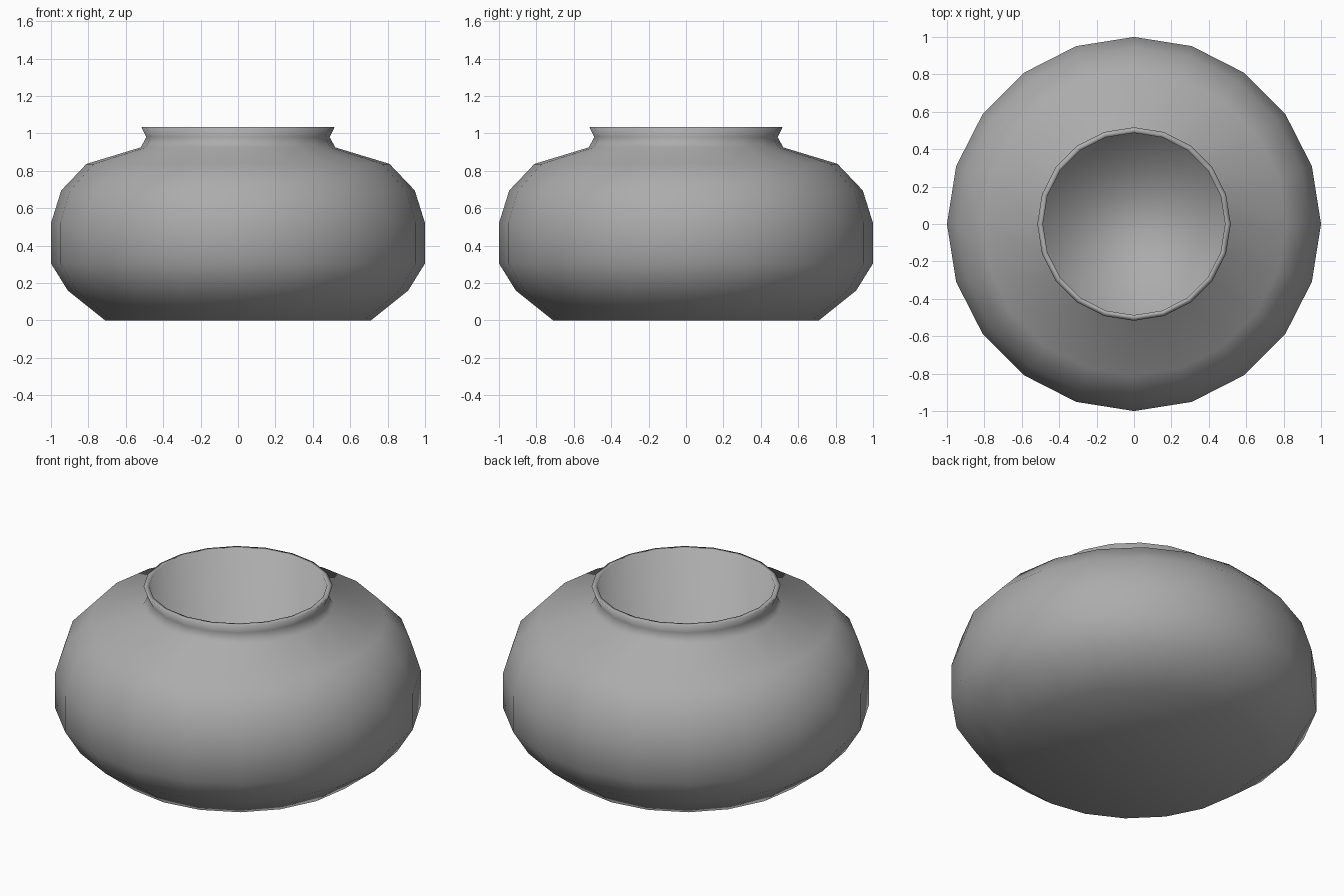
import bpy, bmesh, math

if "Cube" in bpy.data.objects:
    bpy.data.objects.remove(bpy.data.objects["Cube"])

SIDES = 20

# Outer wall from base to lip, then the straight inner well down to its floor (radius, height)
outer = [(0.71, 0), (0.91, 0.16), (1.0, 0.305), (1.0, 0.52), (0.945, 0.695),
         (0.81, 0.837), (0.52, 0.925), (0.49, 0.98), (0.517, 1.035)]
inner = [(0.487, 1.035), (0.487, 0.08)]

# Revolve the profile into rings
bm = bmesh.new()
rings = []
for r, z in outer + inner:
    rings.append([bm.verts.new((r * math.cos(2 * math.pi * i / SIDES),
                                r * math.sin(2 * math.pi * i / SIDES), z))
                  for i in range(SIDES)])
for a, b in zip(rings, rings[1:]):
    for i in range(SIDES):
        j = (i + 1) % SIDES
        bm.faces.new((a[i], a[j], b[j], b[i]))

# Base underside and inside floor
bm.faces.new(rings[0][::-1])
bm.faces.new(rings[-1])
bmesh.ops.recalc_face_normals(bm, faces=bm.faces)
for f in bm.faces:
    f.smooth = True

mesh = bpy.data.meshes.new("pot")
bm.to_mesh(mesh)
bm.free()
pot = bpy.data.objects.new("pot", mesh)
bpy.context.collection.objects.link(pot)

# Dark grey clay
clay = bpy.data.materials.new("clay")
clay.diffuse_color = (0.41, 0.41, 0.41, 1)
clay.use_nodes = True
clay.node_tree.nodes["Principled BSDF"].inputs["Base Color"].default_value = clay.diffuse_color
mesh.materials.append(clay)
